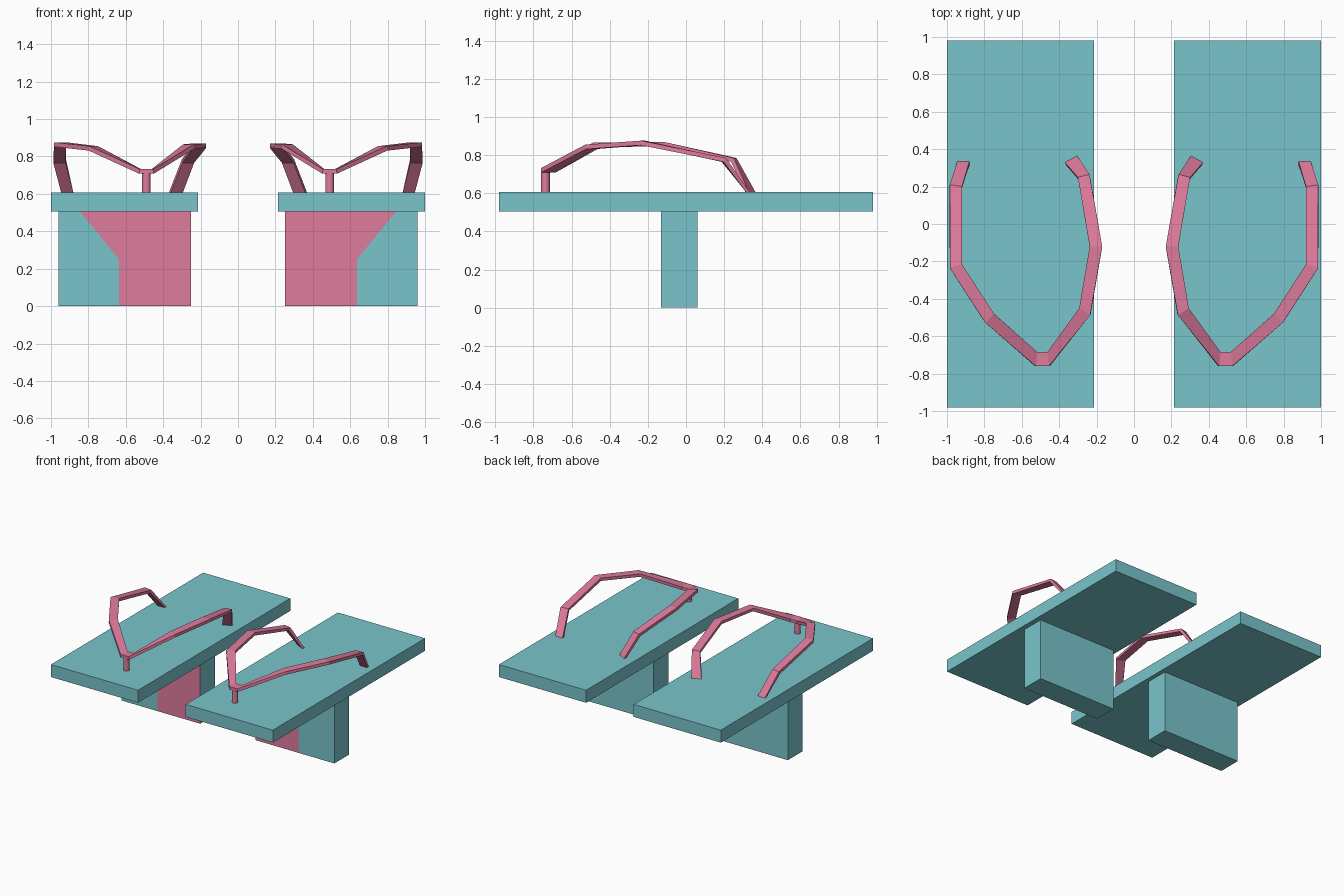
import bpy, bmesh
from mathutils import Vector

if "Cube" in bpy.data.objects:
    bpy.data.objects.remove(bpy.data.objects["Cube"])


def material(name, rgb):
    m = bpy.data.materials.new(name)
    m.diffuse_color = (*rgb, 1)
    m.use_nodes = True
    m.node_tree.nodes["Principled BSDF"].inputs["Base Color"].default_value = m.diffuse_color
    return m


teal = material("teal", (0.19, 0.56, 0.60))
pink = material("pink", (0.74, 0.20, 0.34))


def finish(name, bm, mats):
    """Make a part for the +x sandal and mirror it to the other one."""
    bmesh.ops.recalc_face_normals(bm, faces=bm.faces)
    me = bpy.data.meshes.new(name)
    bm.to_mesh(me)
    bm.free()
    for m in mats:
        me.materials.append(m)
    ob = bpy.data.objects.new(name, me)
    bpy.context.collection.objects.link(ob)
    mod = ob.modifiers.new("other_sandal", 'MIRROR')
    mod.use_mirror_merge = False
    return ob


# Sole board
bm = bmesh.new()
bmesh.ops.create_cube(bm, size=1)
lo, hi = Vector((0.215, -0.98, 0.505)), Vector((1.0, 0.98, 0.607))
for v in bm.verts:
    v.co = Vector([lo[i] + (v.co[i] + 0.5) * (hi[i] - lo[i]) for i in range(3)])
finish("sole_board", bm, [teal])

# Single support block, front face split into a pink and a teal panel
bm = bmesh.new()
outline = [(0.25, 0), (0.635, 0), (0.96, 0), (0.96, 0.505), (0.845, 0.505), (0.25, 0.505)]
front = [bm.verts.new((x, -0.13, z)) for x, z in outline]
back = [bm.verts.new((x, 0.06, z)) for x, z in outline]
bend = bm.verts.new((0.635, -0.13, 0.25))
a, b, c, d, e, f = front
bm.faces.new((a, b, bend, e, f)).material_index = 1
bm.faces.new((b, c, d, e, bend))
bm.faces.new(back[::-1])
for i in range(6):
    j = (i + 1) % 6
    bm.faces.new((front[i], back[i], back[j], front[j]))
finish("support_block", bm, [teal, pink])

# Strap: stations of (outer x, y), (inner x, y), height of the upper face
stations = [
    ((0.305, 0.365), (0.37, 0.33), 0.605),
    ((0.238, 0.265), (0.30, 0.25), 0.785),
    ((0.17, -0.12), (0.237, -0.12), 0.87),
    ((0.235, -0.488), (0.293, -0.45), 0.865),
    ((0.455, -0.76), (0.463, -0.685), 0.732),
    ((0.525, -0.76), (0.517, -0.685), 0.732),
    ((0.795, -0.528), (0.748, -0.48), 0.855),
    ((0.985, -0.235), (0.92, -0.215), 0.876),
    ((0.985, 0.21), (0.92, 0.20), 0.785),
    ((0.945, 0.335), (0.88, 0.335), 0.605),
]
thick = 0.024
mids = [Vector(((o[0] + i[0]) / 2, (o[1] + i[1]) / 2, z)) for o, i, z in stations]
bm = bmesh.new()
rings = []
last = len(stations) - 1
for k, (o, i, z) in enumerate(stations):
    out, inn = Vector((*o, z)), Vector((*i, z))
    ahead = (mids[min(k + 1, last)] - mids[k]).normalized()
    behind = (mids[k] - mids[max(k - 1, 0)]).normalized()
    n = (out - inn).cross(ahead + behind).normalized()
    if k in (0, last):
        n.z = 0  # feet sit flat on the board
    rings.append([bm.verts.new(p) for p in (out, inn, inn - n * thick, out - n * thick)])
for r, s in zip(rings, rings[1:]):
    for j in range(4):
        bm.faces.new((r[j], r[(j + 1) % 4], s[(j + 1) % 4], s[j]))
bm.faces.new(rings[0])
bm.faces.new(rings[-1])
finish("strap", bm, [pink])

# Toe post
bm = bmesh.new()
bmesh.ops.create_cone(bm, cap_ends=True, segments=12, radius1=0.023, radius2=0.023, depth=0.12)
bmesh.ops.translate(bm, verts=bm.verts, vec=(0.49, -0.737, 0.66))
post = finish("toe_post", bm, [pink])
for p in post.data.polygons:
    p.use_smooth = len(p.vertices) == 4
